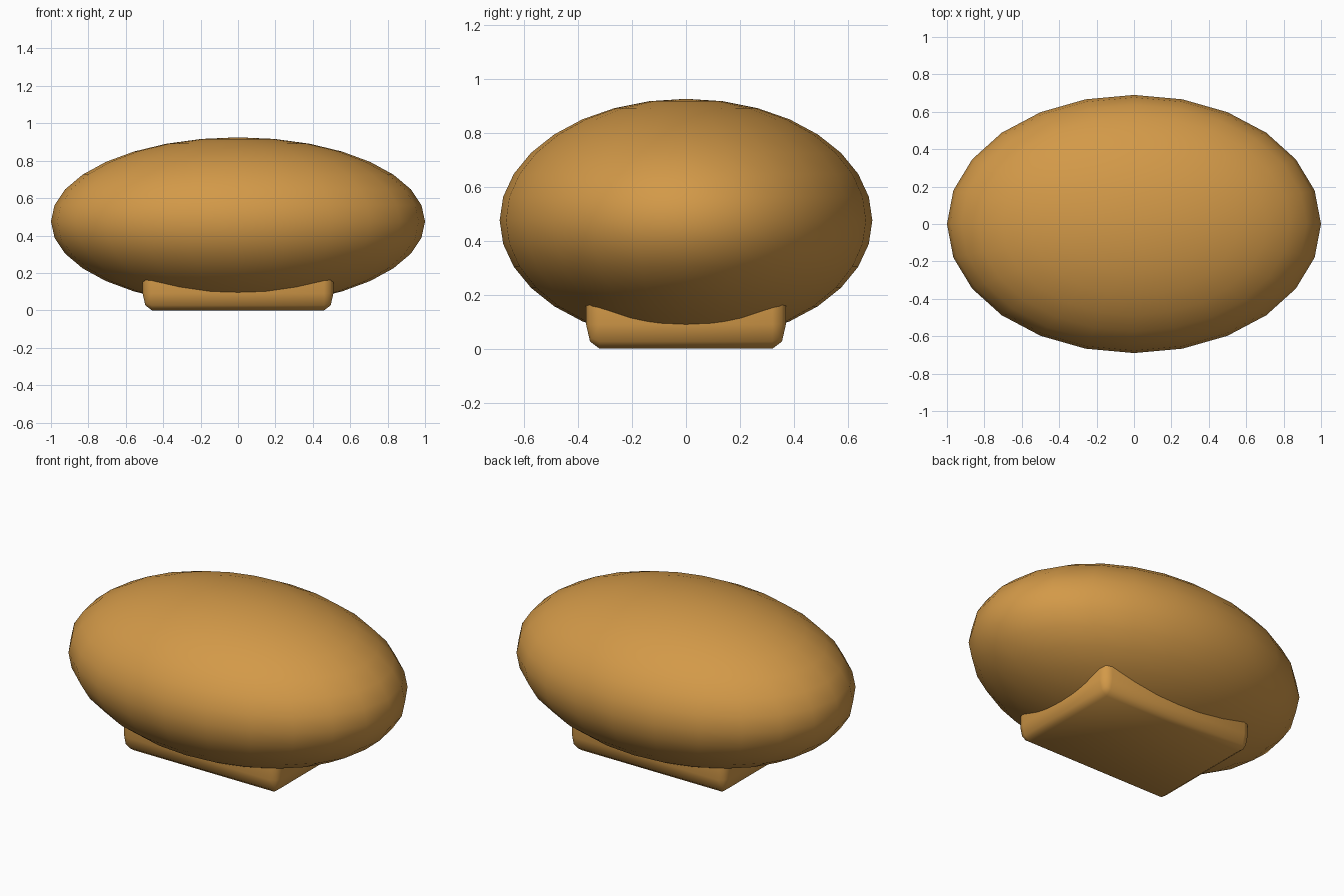
import bpy
import math

if "Cube" in bpy.data.objects:
    bpy.data.objects.remove(bpy.data.objects["Cube"])

tan = bpy.data.materials.new("warm_tan")
tan.diffuse_color = (0.65, 0.32, 0.065, 1)
tan.use_nodes = True
tan.node_tree.nodes["Principled BSDF"].inputs["Base Color"].default_value = tan.diffuse_color


def finish(obj, name, angle):
    obj.name = name
    obj.data.materials.append(tan)
    bpy.ops.object.shade_smooth_by_angle(angle=math.radians(angle))


# Flattened egg-like body
bpy.ops.mesh.primitive_uv_sphere_add(segments=24, ring_count=16, radius=1,
                                     location=(0, 0, 0.475))
body = bpy.context.object
body.scale = (1, 0.69, 0.45)
bpy.ops.object.transform_apply(location=False, rotation=False, scale=True)
finish(body, "body", 60)

# Rounded foot block, bevelled before a vertical stretch so its lower edge is tall
stretch = 1.8
bpy.ops.mesh.primitive_cube_add(size=1, location=(0, 0, 0.15))
foot = bpy.context.object
foot.scale = (1.02, 0.74, 0.30 / stretch)
bpy.ops.object.transform_apply(location=False, rotation=False, scale=True)
bevel = foot.modifiers.new("rounded_edges", 'BEVEL')
bevel.width = 0.05
bevel.segments = 2
bpy.ops.object.modifier_apply(modifier=bevel.name)
foot.scale.z = stretch
bpy.ops.object.transform_apply(location=False, rotation=False, scale=True)
finish(foot, "foot", 80)
